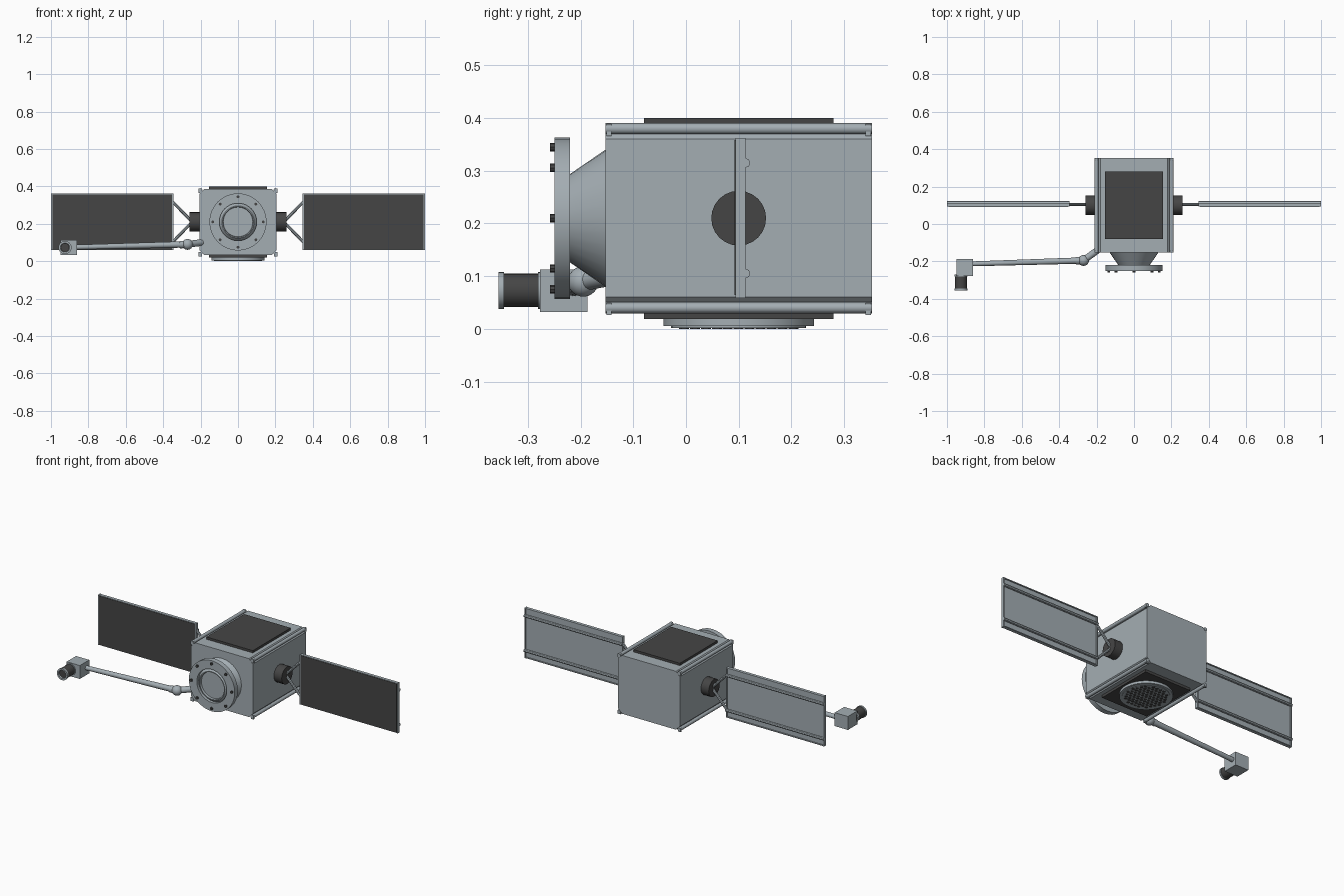
import bpy, bmesh, math
from mathutils import Vector, Matrix

cube = bpy.data.objects.get("Cube")
if cube:
    bpy.data.objects.remove(cube, do_unlink=True)


def material(name, color):
    m = bpy.data.materials.new(name)
    m.use_nodes = True
    m.diffuse_color = color
    m.node_tree.nodes["Principled BSDF"].inputs["Base Color"].default_value = color
    return m


GREY = material("light grey metal", (0.37, 0.42, 0.45, 1))
DARK = material("dark grey", (0.06, 0.06, 0.06, 1))


def finish(name, bm, mat, smooth=False):
    bmesh.ops.recalc_face_normals(bm, faces=bm.faces[:])
    me = bpy.data.meshes.new(name)
    bm.to_mesh(me)
    bm.free()
    me.materials.append(mat)
    ob = bpy.data.objects.new(name, me)
    bpy.context.collection.objects.link(ob)
    if smooth:
        bpy.ops.object.select_all(action='DESELECT')
        ob.select_set(True)
        bpy.context.view_layer.objects.active = ob
        bpy.ops.object.shade_smooth_by_angle(angle=math.radians(35))
    return ob


def box(name, lo, hi, mat):
    lo, hi = Vector(lo), Vector(hi)
    bm = bmesh.new()
    bmesh.ops.create_cube(bm, size=1, matrix=Matrix.Translation((lo + hi) / 2)
                          @ Matrix.Diagonal((hi - lo).to_4d()))
    return finish(name, bm, mat)


def add_rod(bm, a, b, r, r2=None, seg=24):
    a, b = Vector(a), Vector(b)
    turn = (b - a).to_track_quat('Z', 'Y').to_matrix().to_4x4()
    bmesh.ops.create_cone(bm, cap_ends=True, segments=seg, radius1=r,
                          radius2=r if r2 is None else r2, depth=(b - a).length,
                          matrix=Matrix.Translation((a + b) / 2) @ turn)


def rod(name, a, b, r, mat, r2=None, seg=24):
    bm = bmesh.new()
    add_rod(bm, a, b, r, r2, seg)
    return finish(name, bm, mat, True)


def lathe_y(name, profile, center, mat, seg=32):
    """Spin (radius, y) points around a line along y."""
    bm = bmesh.new()
    cx, cz = center
    verts = [bm.verts.new((cx + r, y, cz)) for r, y in profile]
    edges = [bm.edges.new(p) for p in zip(verts, verts[1:])]
    bmesh.ops.spin(bm, geom=verts + edges, cent=(cx, 0, cz), axis=(0, 1, 0),
                   angle=math.tau, steps=seg)
    bmesh.ops.remove_doubles(bm, verts=bm.verts[:], dist=1e-4)
    return finish(name, bm, mat, True)


FRONT, BACK, MID_Y, MID_Z = -0.153, 0.353, 0.1, 0.21

# Body: box with chamfered long edges
W, H, C = 0.206, 0.176, 0.026
outline = [(W, H - C), (W - C, H), (C - W, H), (-W, H - C),
           (-W, C - H), (C - W, -H), (W - C, -H), (W, C - H)]
bm = bmesh.new()
face = bm.faces.new([bm.verts.new((x, FRONT, MID_Z + z)) for x, z in outline])
ext = bmesh.ops.extrude_face_region(bm, geom=[face])
bmesh.ops.translate(bm, vec=(0, BACK - FRONT, 0),
                    verts=[v for v in ext["geom"] if isinstance(v, bmesh.types.BMVert)])
finish("body", bm, GREY)

# Corner rails with small end brackets
for sx in (-1, 1):
    for sz in (-1, 1):
        x, z = sx * 0.201, MID_Z + sz * 0.17
        rod("corner_rail", (x, FRONT, z), (x, BACK, z), 0.0105, GREY, seg=12)
        for y in (FRONT + 0.007, BACK - 0.007):
            box("rail_bracket", (x - 0.009, y - 0.005, z - 0.014),
                (x + 0.009, y + 0.005, z + 0.009), GREY)

# Dark pads above and below
box("top_pad", (-0.155, -0.08, 0.384), (0.155, 0.28, 0.4), DARK)
box("bottom_pad", (-0.155, -0.08, 0.019), (0.155, 0.28, 0.036), DARK)

# Round antenna underneath, with a honeycomb of dark cells
rod("antenna_disc", (0, MID_Y, 0.02), (0, MID_Y, 0.005), 0.143, GREY, seg=40)
rod("antenna_face", (0, MID_Y, 0.006), (0, MID_Y, 0.002), 0.128, GREY, seg=40)
bm = bmesh.new()
pitch = 0.024
for row in range(-6, 7):
    for col in range(-6, 7):
        x = (col + 0.5 * (row % 2)) * pitch
        y = row * pitch * 0.866
        if math.hypot(x, y) < 0.118:
            add_rod(bm, (x, MID_Y + y, 0.003), (x, MID_Y + y, 0), 0.0095, seg=6)
finish("antenna_cells", bm, DARK)

# Docking collar: cone, flange and recessed centre
lathe_y("docking_collar", [(0.132, -0.15), (0.084, -0.22), (0.153, -0.22),
                           (0.153, -0.25), (0.1, -0.25), (0.1, -0.232),
                           (0.086, -0.249), (0.081, -0.249), (0.079, -0.236),
                           (0, -0.236)], (0, MID_Z), GREY)
for i in range(8):
    a = i * math.tau / 8
    x, z = 0.135 * math.cos(a), MID_Z + 0.135 * math.sin(a)
    rod("collar_bolt", (x, -0.248, z), (x, -0.258, z), 0.008, DARK, seg=8)

# Solar wings, one per side
for s in (-1, 1):
    def wing_box(name, x0, x1, y0, y1, z0, z1, mat):
        box(name, (min(s * x0, s * x1), y0, z0), (max(s * x0, s * x1), y1, z1), mat)

    rod("wing_hub", (s * 0.2, MID_Y, MID_Z), (s * 0.258, MID_Y, MID_Z), 0.052, DARK)
    wing_box("wing_panel", 0.348, 0.998, 0.097, 0.107, 0.061, 0.361, GREY)
    wing_box("solar_cells", 0.352, 0.993, 0.092, 0.098, 0.064, 0.358, DARK)
    wing_box("wing_tip_frame", 0.994, 1.0, 0.094, 0.113, 0.059, 0.362, GREY)
    wing_box("wing_root_frame", 0.346, 0.353, 0.094, 0.113, 0.061, 0.361, GREY)
    for z in (0.061, 0.356):
        wing_box("wing_edge_frame", 0.348, 0.998, 0.094, 0.113, z, z + 0.005, GREY)
    for dz in (-0.105, 0.105):
        rod("wing_back_rail", (s * 0.346, 0.113, MID_Z + dz),
            (s, 0.113, MID_Z + dz), 0.009, GREY, seg=8)
        rod("wing_strut", (s * 0.25, 0.103, MID_Z + dz * 0.05),
            (s * 0.352, 0.105, MID_Z + dz * 1.05), 0.008, GREY, seg=8)

# Robot arm with ball joint
ball, wrist = Vector((-0.27, -0.195, 0.09)), Vector((-0.865, -0.213, 0.075))
rod("arm_base", (-0.195, -0.14, 0.1), ball, 0.018, GREY)
bm = bmesh.new()
bmesh.ops.create_uvsphere(bm, u_segments=24, v_segments=12, radius=0.029,
                          matrix=Matrix.Translation(ball))
finish("arm_ball_joint", bm, GREY, True)
rod("arm_boom", ball, wrist, 0.017, GREY, r2=0.013, seg=16)
rod("arm_collar", ball, ball.lerp(wrist, 0.07), 0.02, GREY, seg=16)

# Camera on the end of the arm
box("camera_box", (-0.95, -0.277, 0.032), (-0.862, -0.187, 0.113), GREY)
LENS = (-0.925, 0.073)
lathe_y("camera_barrel", [(0, -0.27), (0.032, -0.27), (0.032, -0.348), (0, -0.348)],
        LENS, DARK, 24)
lathe_y("camera_rim", [(0.022, -0.345), (0.035, -0.345), (0.035, -0.356),
                       (0.025, -0.356), (0.022, -0.345)], LENS, GREY, 24)
lathe_y("camera_mount", [(0.03, -0.27), (0.035, -0.27), (0.035, -0.281), (0.03, -0.281)],
        LENS, GREY, 24)
